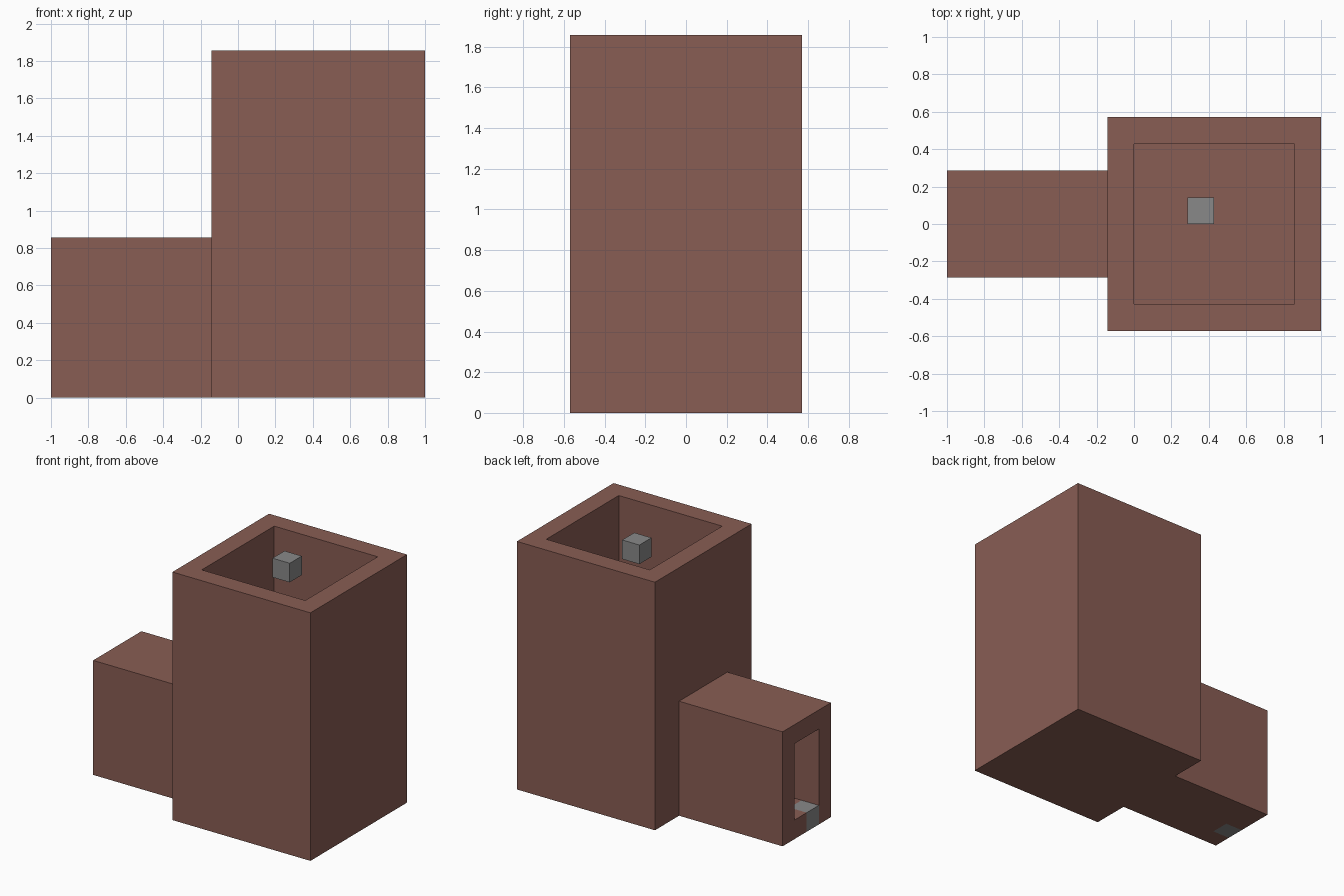
import bpy

cube = bpy.data.objects.get("Cube")
if cube:
    bpy.data.objects.remove(cube, do_unlink=True)

U = 1 / 7  # one block; all sizes below are in blocks


def material(name, rgb):
    mat = bpy.data.materials.new(name)
    mat.use_nodes = True
    color = (*rgb, 1)
    mat.diffuse_color = color
    mat.node_tree.nodes["Principled BSDF"].inputs["Base Color"].default_value = color
    return mat


brick = material("brick_brown", (0.25, 0.11, 0.088))
stone = material("stone_grey", (0.25, 0.25, 0.25))


def box(name, low, high, mat):
    """Box between two corners given in blocks."""
    x, y, z = ([a * U, b * U] for a, b in zip(low, high))
    verts = [(i, j, k) for i in x for j in y for k in z]
    faces = [(0, 1, 3, 2), (4, 6, 7, 5), (0, 4, 5, 1),
             (2, 3, 7, 6), (0, 2, 6, 4), (1, 5, 7, 3)]
    mesh = bpy.data.meshes.new(name)
    mesh.from_pydata(verts, [], faces)
    mesh.materials.append(mat)
    obj = bpy.data.objects.new(name, mesh)
    bpy.context.collection.objects.link(obj)
    return obj


def combine(target, other, operation):
    """Apply a boolean and discard the helper."""
    mod = target.modifiers.new(operation, "BOOLEAN")
    mod.operation, mod.solver, mod.object = operation, "EXACT", other
    bpy.context.view_layer.objects.active = target
    bpy.ops.object.modifier_apply(modifier=mod.name)
    bpy.data.objects.remove(other, do_unlink=True)


# Tower with a lower entrance passage
building = box("brick_tower_and_passage", (-1, -4, 0), (7, 4, 13), brick)
combine(building, box("passage", (-7, -2, 0), (-1, 2, 6), brick), "UNION")

# Open shaft, tunnel leading into it, and a socket for the doorstep
combine(building, box("shaft", (0, -3, 1), (6, 3, 14), brick), "DIFFERENCE")
combine(building, box("tunnel", (-8, -1, 1), (1, 1, 5), brick), "DIFFERENCE")
combine(building, box("socket", (-8, -1, -1), (-6, 0, 2), brick), "DIFFERENCE")

# Stone blocks: one in the doorway floor, one hanging in the shaft mouth
box("doorstep_block", (-7, -1, 0), (-6, 0, 1), stone)
box("floating_block", (2, 0, 12), (3, 1, 13), stone)
